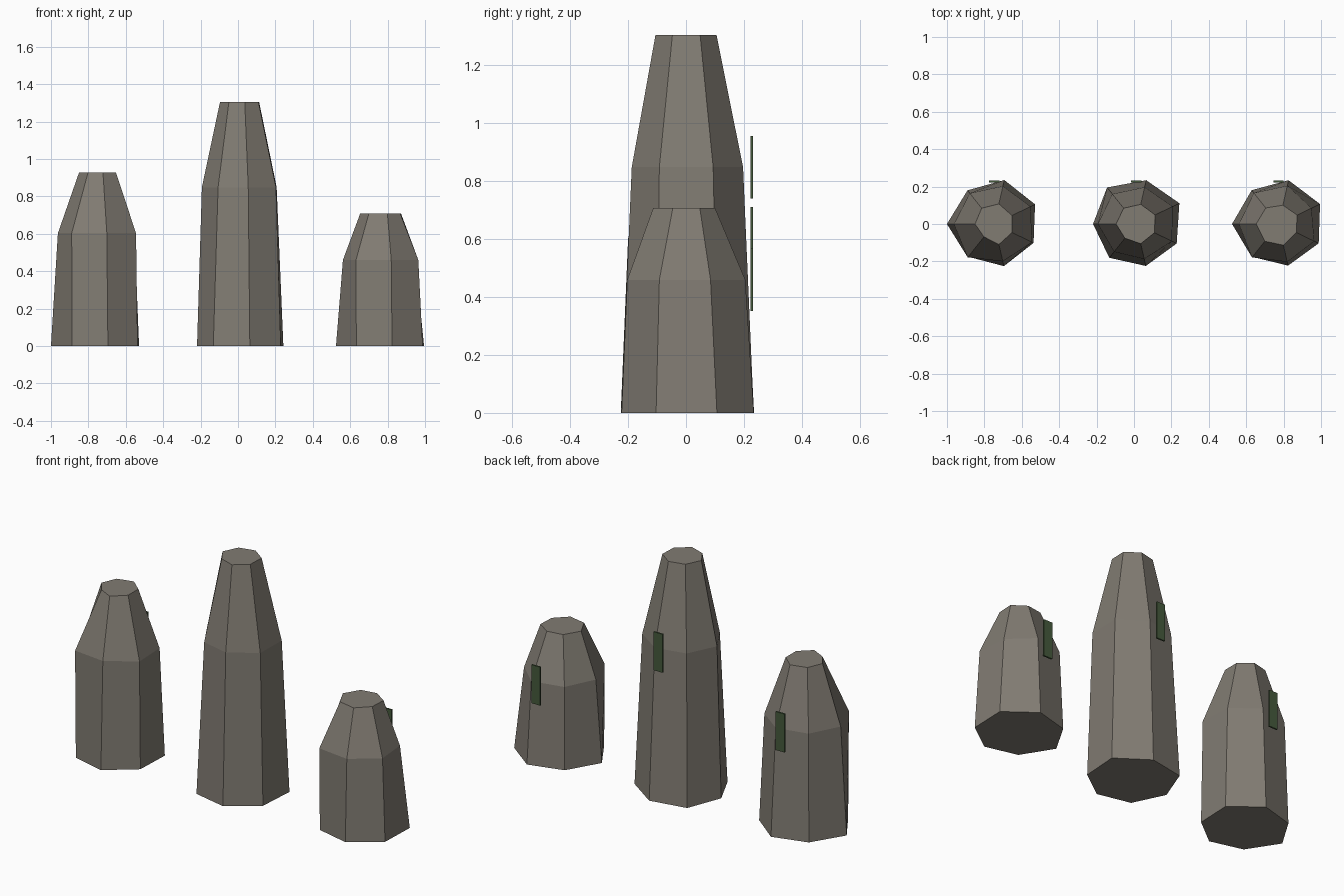
import bpy, bmesh, math

if "Cube" in bpy.data.objects:
    bpy.data.objects.remove(bpy.data.objects["Cube"])


def material(name, rgb):
    m = bpy.data.materials.new(name)
    m.diffuse_color = (*rgb, 1)
    m.use_nodes = True
    m.node_tree.nodes["Principled BSDF"].inputs["Base Color"].default_value = m.diffuse_color
    return m


STONE = material("stone", (0.22, 0.20, 0.17))
MOSS = material("moss", (0.06, 0.10, 0.045))


def finish(name, bm, mat):
    bmesh.ops.recalc_face_normals(bm, faces=bm.faces)
    me = bpy.data.meshes.new(name)
    bm.to_mesh(me)
    bm.free()
    me.materials.append(mat)
    ob = bpy.data.objects.new(name, me)
    bpy.context.collection.objects.link(ob)
    return ob


def standing_stone(name, cx, height, rings):
    """Seven-sided stone: rough rings at the foot, shoulder and top."""
    bm = bmesh.new()
    loops = []
    for radii, level in zip(rings, (0, 0.65, 1)):
        loop = []
        for i, r in enumerate(radii):
            a = math.pi + i * math.tau / 7
            loop.append(bm.verts.new((cx + r * math.cos(a), r * math.sin(a), level * height)))
        loops.append(loop)
    for lo, hi in zip(loops, loops[1:]):
        for i in range(7):
            j = (i + 1) % 7
            bm.faces.new((lo[i], lo[j], hi[j], hi[i]))
    bm.faces.new(loops[0])
    bm.faces.new(loops[-1])
    finish(name, bm, STONE)


def moss_patch(name, cx, z):
    """Thin upright strip behind the stone."""
    bm = bmesh.new()
    bmesh.ops.create_cube(bm, size=1)
    bmesh.ops.scale(bm, verts=bm.verts, vec=(0.055, 0.009, 0.216))
    bmesh.ops.translate(bm, verts=bm.verts, vec=(cx, 0.227, z))
    finish(name, bm, MOSS)


# centre x, height, ring radii (starting at the left corner, running round the front)
stones = {
    "left": (-0.747, 0.927, (
        (0.253, 0.224, 0.231, 0.233, 0.242, 0.241, 0.230),
        (0.216, 0.228, 0.205, 0.224, 0.215, 0.208, 0.210),
        (0.103, 0.088, 0.112, 0.105, 0.105, 0.110, 0.108))),
    "middle": (0.012, 1.305, (
        (0.231, 0.231, 0.230, 0.240, 0.256, 0.240, 0.250),
        (0.205, 0.190, 0.192, 0.212, 0.216, 0.202, 0.205),
        (0.108, 0.097, 0.108, 0.108, 0.112, 0.108, 0.108))),
    "right": (0.773, 0.707, (
        (0.249, 0.225, 0.228, 0.238, 0.246, 0.240, 0.231),
        (0.212, 0.228, 0.208, 0.212, 0.195, 0.210, 0.212),
        (0.120, 0.118, 0.116, 0.105, 0.110, 0.103, 0.110))),
}
for side, (cx, height, rings) in stones.items():
    standing_stone(side + "_stone", cx, height, rings)
    moss_patch(side + "_moss_patch", cx, 0.65 * height)
